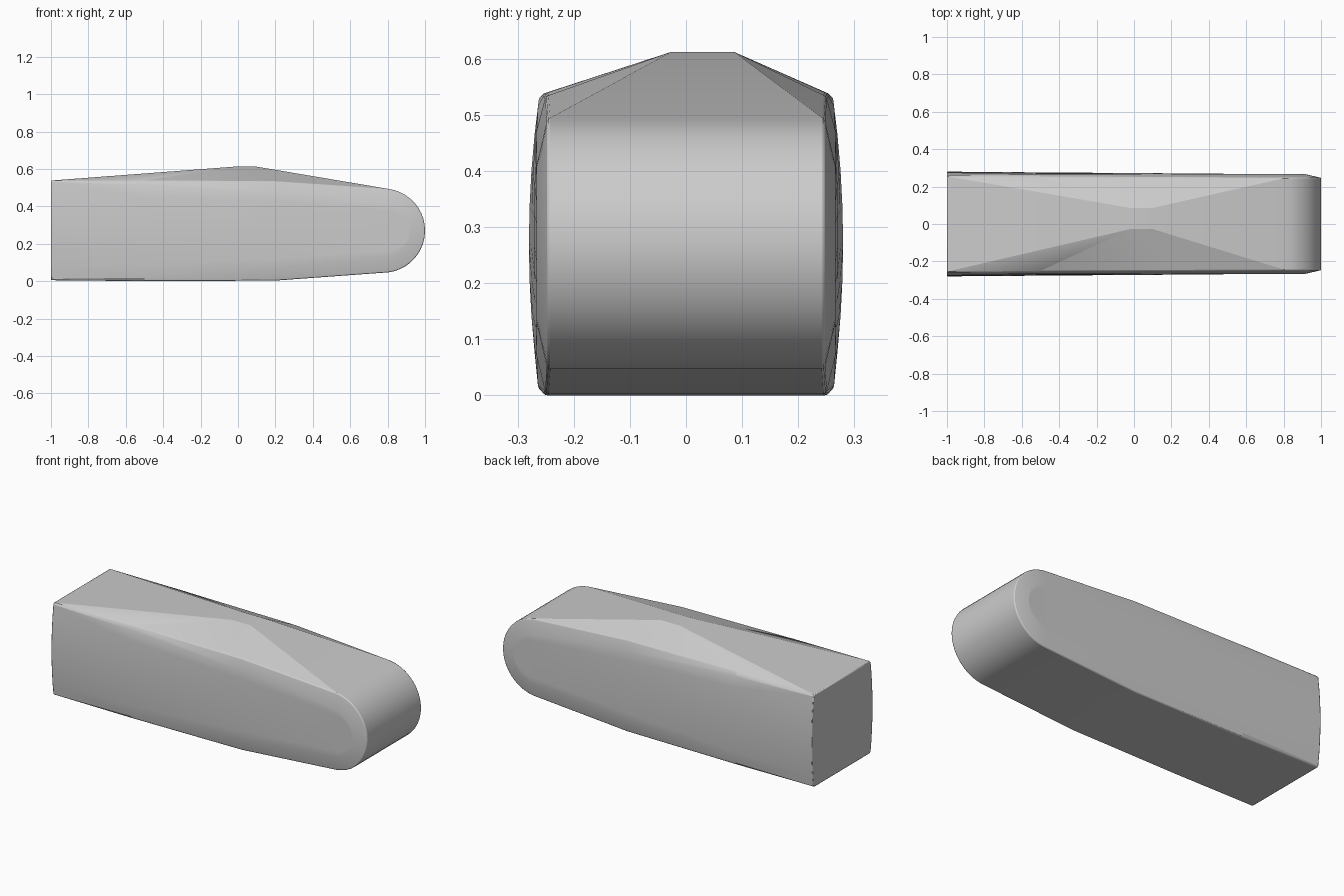
import bpy, bmesh
from math import cos, sin, radians

cube = bpy.data.objects.get("Cube")
if cube:
    bpy.data.objects.remove(cube, do_unlink=True)

NOSE_X, MID_Z = 0.775, 0.27
ARC_STEPS, SIDE_STEPS = 10, 8

# Stations: x, rim top, rim bottom, inner top, inner bottom, rim y, inner y, bulge
STATIONS = [
    (-1.0, 0.538, 0.005, 0.53, 0.012, 0.254, 0.262, 0.018),
    (-0.5, 0.538, 0.0, 0.515, 0.018, 0.252, 0.264, 0.012),
    (0.2, 0.533, 0.003, 0.473, 0.07, 0.25, 0.266, 0.005),
]


def column(bm, side, top, bottom, inner_top, inner_bottom, rim_y, inner_y, bulge):
    """Vertices from the top rim, down the bulged side, to the bottom rim."""
    points = [(top[0], rim_y, top[1])]
    for k in range(SIDE_STEPS + 1):
        t = k / SIDE_STEPS
        z = inner_top[1] + (inner_bottom[1] - inner_top[1]) * t
        points.append((inner_top[0], inner_y + bulge * 4 * t * (1 - t), z))
    points.append((bottom[0], rim_y, bottom[1]))
    return [bm.verts.new((x, side * y, z)) for x, y, z in points]


def build_side(bm, side):
    columns = []
    for x, top, bottom, in_top, in_bottom, rim_y, inner_y, bulge in STATIONS:
        columns.append(column(bm, side, (x, top), (x, bottom), (x, in_top),
                              (x, in_bottom), rim_y, inner_y, bulge))
    # Rounded nose with a sloping chamfer
    for i in range(ARC_STEPS + 1):
        a = radians(82 * (1 - i / ARC_STEPS))
        c, s = cos(a), sin(a)
        outer, inner = 0.225, 0.143
        columns.append(column(
            bm, side,
            (NOSE_X + outer * c, MID_Z + outer * s), (NOSE_X + outer * c, MID_Z - outer * s),
            (NOSE_X + inner * c, MID_Z + inner * s), (NOSE_X + inner * c, MID_Z - inner * s),
            0.247, 0.266, 0.0))
    for a, b in zip(columns, columns[1:]):
        for k in range(len(a) - 1):
            bm.faces.new((a[k], a[k + 1], b[k + 1], b[k]))
    return columns


bm = bmesh.new()
front, back = build_side(bm, -1), build_side(bm, 1)

# Flat rear end
bm.faces.new(front[0] + back[0][::-1])

# Underside, and the band round the nose
for i in range(len(front) - 1):
    bm.faces.new((front[i][-1], front[i + 1][-1], back[i + 1][-1], back[i][-1]))
    if i >= len(STATIONS):
        bm.faces.new((front[i][0], front[i + 1][0], back[i + 1][0], back[i][0]))

# Faceted top rising to a small flat peak
peak = {y: [bm.verts.new((x, y, 0.612)) for x in (-0.02, 0.1)] for y in (-0.027, 0.086)}
pf, pb = peak[-0.027], peak[0.086]
bm.faces.new((pf[0], pf[1], pb[1], pb[0]))
bm.faces.new((front[0][0], pf[0], pb[0], back[0][0]))
bm.faces.new((front[3][0], pf[1], pb[1], back[3][0]))
for p, cols in ((pf, front), (pb, back)):
    rim = [c[0] for c in cols[:4]]
    for tri in ((p[0], rim[0], rim[1]), (p[0], rim[1], rim[2]),
                (p[0], rim[2], p[1]), (p[1], rim[2], rim[3])):
        bm.faces.new(tri)

bmesh.ops.remove_doubles(bm, verts=bm.verts, dist=0.0001)
bmesh.ops.recalc_face_normals(bm, faces=bm.faces)
mesh = bpy.data.meshes.new("body")
bm.to_mesh(mesh)
bm.free()
body = bpy.data.objects.new("body", mesh)
bpy.context.collection.objects.link(body)

# Plain grey finish
grey = bpy.data.materials.new("grey")
grey.use_nodes = True
colour = (0.6, 0.6, 0.6, 1)
grey.diffuse_color = colour
grey.node_tree.nodes["Principled BSDF"].inputs["Base Color"].default_value = colour
mesh.materials.append(grey)

# Slightly softened edges
bpy.context.view_layer.objects.active = body
body.select_set(True)
bpy.ops.object.shade_smooth_by_angle(angle=radians(16))
bevel = body.modifiers.new("soft_edges", "BEVEL")
bevel.width = 0.005
bevel.segments = 2
bevel.limit_method = "ANGLE"
bevel.angle_limit = radians(40)
